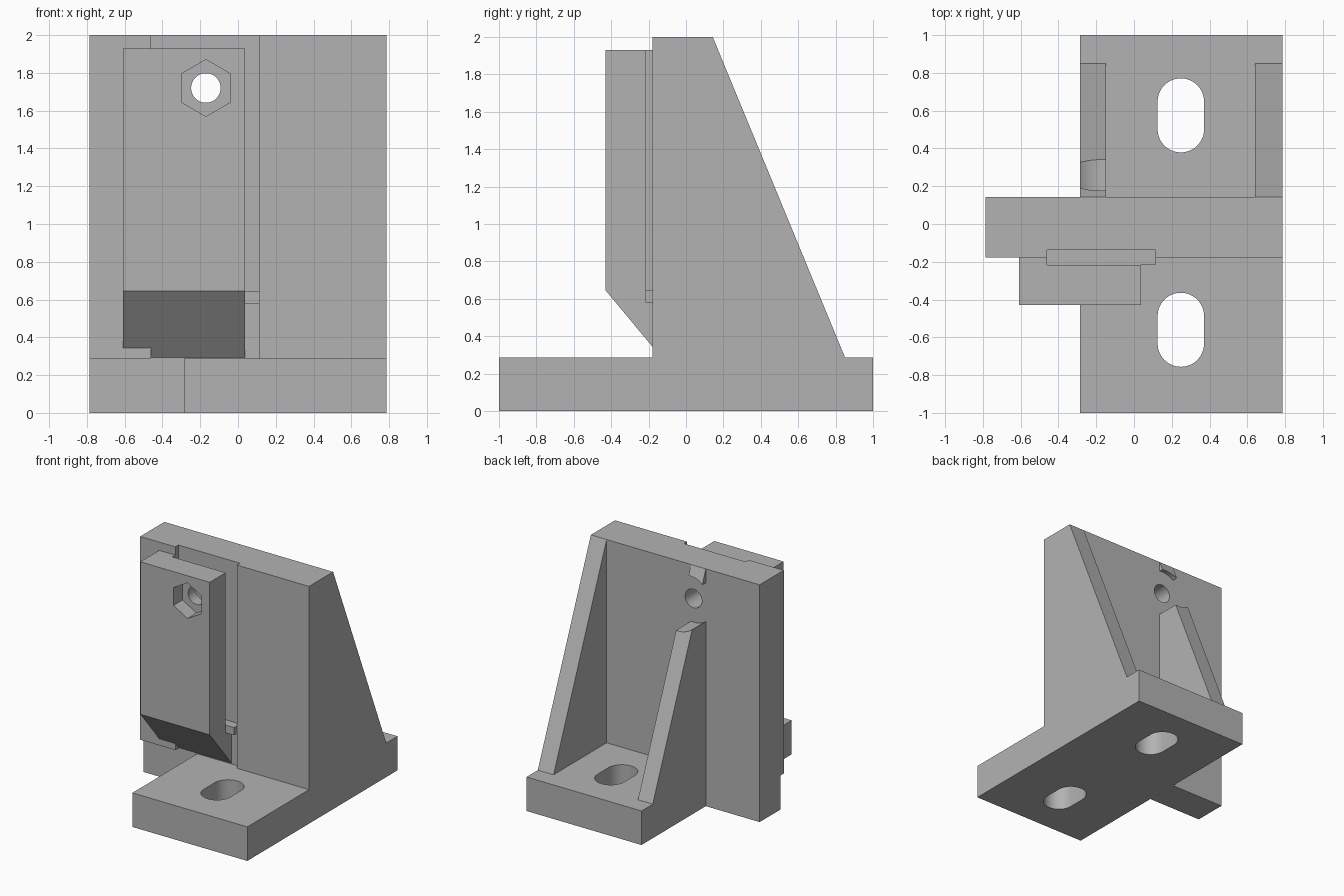
import bpy, bmesh, math
from mathutils import Vector

if "Cube" in bpy.data.objects:
    bpy.data.objects.remove(bpy.data.objects["Cube"])

grey = bpy.data.materials.new("plain grey")
grey.diffuse_color = (0.45, 0.45, 0.45, 1)
grey.use_nodes = True
grey.node_tree.nodes["Principled BSDF"].inputs["Base Color"].default_value = grey.diffuse_color


def prism(name, outline, axis, lo, hi):
    """Extrude a 2D outline along an axis: x uses (y,z), y uses (x,z), z uses (x,y)."""
    def place(a, b, t):
        return {"x": (t, a, b), "y": (a, t, b), "z": (a, b, t)}[axis]
    bm = bmesh.new()
    face = bm.faces.new([bm.verts.new(place(a, b, lo)) for a, b in outline])
    ext = bmesh.ops.extrude_face_region(bm, geom=[face])
    shift = Vector(place(0, 0, hi - lo))
    bmesh.ops.translate(bm, vec=shift,
                        verts=[v for v in ext["geom"] if isinstance(v, bmesh.types.BMVert)])
    bmesh.ops.recalc_face_normals(bm, faces=bm.faces[:])
    me = bpy.data.meshes.new(name)
    bm.to_mesh(me)
    bm.free()
    me.materials.append(grey)
    ob = bpy.data.objects.new(name, me)
    bpy.context.collection.objects.link(ob)
    return ob


def box(name, x0, x1, y0, y1, z0, z1):
    return prism(name, [(x0, y0), (x1, y0), (x1, y1), (x0, y1)], "z", z0, z1)


def ring(cx, cy, r, n, start=0.0):
    return [(cx + r * math.cos(start + 2 * math.pi * i / n),
             cy + r * math.sin(start + 2 * math.pi * i / n)) for i in range(n)]


def combine(target, other, operation):
    mod = target.modifiers.new("bool", "BOOLEAN")
    mod.operation, mod.solver, mod.object = operation, "EXACT", other
    bpy.context.view_layer.objects.active = target
    bpy.ops.object.modifier_apply(modifier=mod.name)
    bpy.data.objects.remove(other, do_unlink=True)


def finish(ob):
    bpy.ops.object.select_all(action="DESELECT")
    ob.select_set(True)
    bpy.context.view_layer.objects.active = ob
    bpy.ops.object.shade_smooth_by_angle(angle=math.radians(30))


HX, HZ = -0.17, 1.72            # bolt axis
LEFT, RIGHT = -0.285, 0.787     # foot sides
FOOT = 0.287                    # foot height
BACK = 0.143                    # wall back

# Upright wall with a shallow front groove and a recessed lower left corner
body = box("angle_bracket", -0.787, RIGHT, -0.178, BACK, 0, 2)
combine(body, box("groove", -0.46, 0.115, -0.3, -0.137, FOOT, 2.1), "DIFFERENCE")
combine(body, box("recess", -0.9, LEFT, -0.3, -0.137, -0.1, FOOT), "DIFFERENCE")

# Foot with two slots
foot = box("foot", LEFT, RIGHT, -1, 1, 0, FOOT)
for cy in (0.575, -0.56):
    r, half = 0.123, 0.073
    arc = [math.pi * i / 24 for i in range(25)]
    slot = [(0.248 + r * math.cos(a), cy + half + r * math.sin(a)) for a in arc]
    slot += [(0.248 - r * math.cos(a), cy - half - r * math.sin(a)) for a in arc]
    combine(foot, prism("slot", slot, "z", -0.1, 0.5), "DIFFERENCE")
combine(body, foot, "UNION")

# Sloping back ribs; the left one is cleared around the bolt
rib_side = [(0.0, 0.1), (0.85, 0.1), (0.85, FOOT), (BACK, 2), (0.0, 2)]
for x0, x1, cleared in ((0.64, RIGHT, False), (LEFT, -0.147, True)):
    rib = prism("rib", rib_side, "x", x0, x1)
    if cleared:
        combine(rib, prism("clearance", ring(HX, HZ, 0.2, 64), "y", BACK, 1.2), "DIFFERENCE")
    combine(body, rib, "UNION")

# Bolt hole through the wall
combine(body, prism("bolt_hole", ring(HX, HZ, 0.078, 48), "y", -0.6, 0.6), "DIFFERENCE")
finish(body)

# Clamp plate with chamfered lower end
plate_side = [(-0.43, 1.93), (-0.43, 0.645), (-0.137, 0.293), (-0.137, 1.93)]
plate = prism("clamp_plate", plate_side, "x", -0.61, 0.037)
combine(plate, box("step", -0.7, -0.46, -0.178, 0, 0, 2.1), "DIFFERENCE")
combine(plate, box("blade_gap", -0.46, 0.2, -0.217, 0, 0.645, 2.1), "DIFFERENCE")

# Small stop tab under the blade gap
combine(plate, box("stop_tab", -0.2, 0.115, -0.217, -0.137, 0.58, 0.645), "UNION")

# Hexagonal nut pocket and bolt hole
combine(plate, prism("nut_pocket", ring(HX, HZ, 0.15, 6, math.pi / 2), "y", -0.6, -0.31), "DIFFERENCE")
combine(plate, prism("plate_hole", ring(HX, HZ, 0.078, 48), "y", -0.6, 0.2), "DIFFERENCE")
finish(plate)
